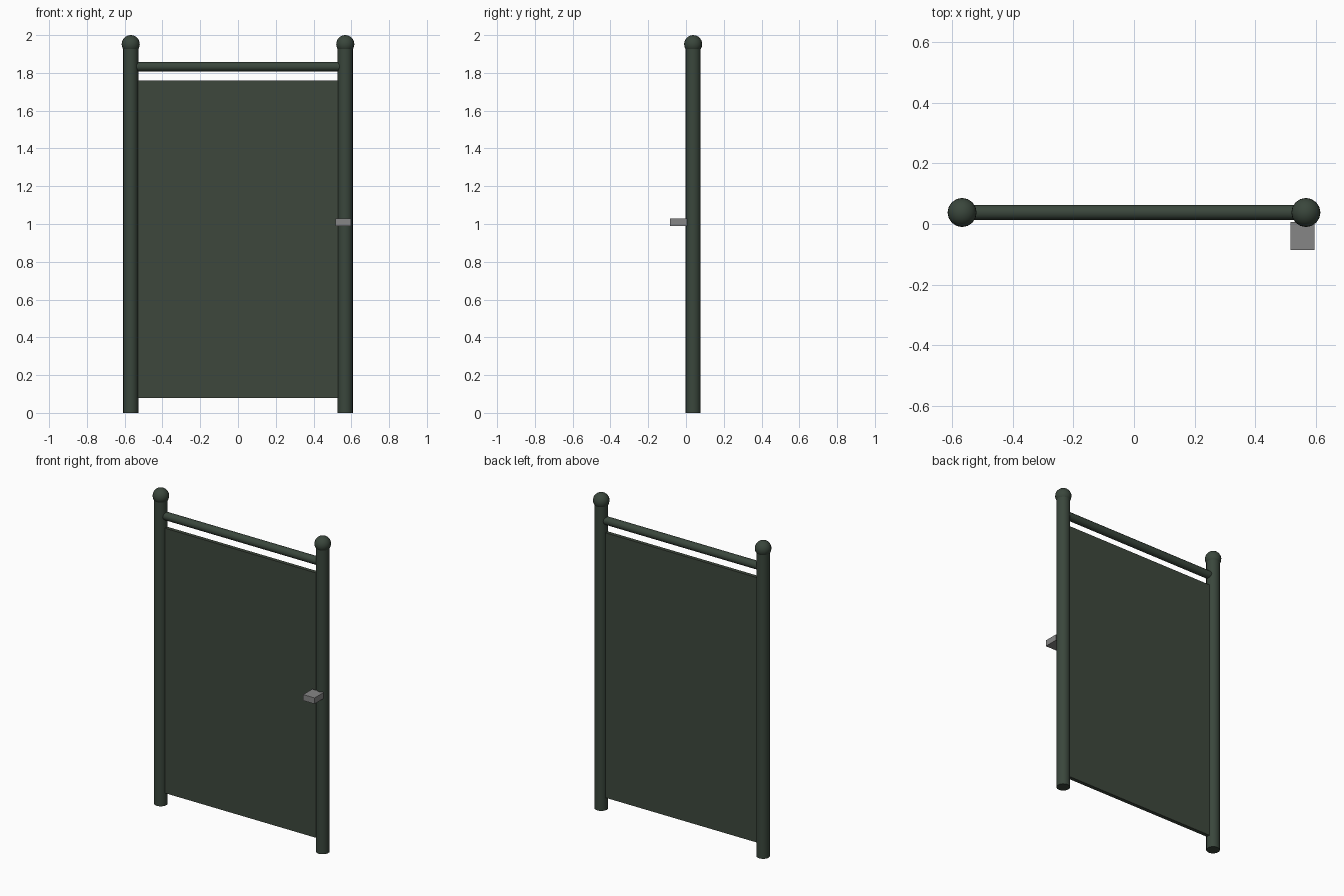
import bpy
import math

if "Cube" in bpy.data.objects:
    bpy.data.objects.remove(bpy.data.objects["Cube"])


def material(name, rgb):
    m = bpy.data.materials.new(name)
    m.diffuse_color = (*rgb, 1.0)
    m.use_nodes = True
    m.node_tree.nodes["Principled BSDF"].inputs["Base Color"].default_value = m.diffuse_color
    return m


GREEN = material("dark green", (0.042, 0.062, 0.045))
PANEL = material("panel green", (0.048, 0.064, 0.046))
GREY = material("grey metal", (0.24, 0.24, 0.24))
Y = 0.038  # depth of the gate's centre plane


def finish(name, mat, smooth=False):
    ob = bpy.context.object
    ob.name = name
    ob.data.materials.append(mat)
    if smooth:
        bpy.ops.object.shade_smooth_by_angle(angle=math.radians(40))
    return ob


def box(name, mat, lo, hi):
    bpy.ops.mesh.primitive_cube_add(size=1, location=[(a + b) / 2 for a, b in zip(lo, hi)])
    ob = bpy.context.object
    ob.scale = [b - a for a, b in zip(lo, hi)]
    bpy.ops.object.transform_apply(location=False, rotation=False, scale=True)
    return finish(name, mat)


# Posts with ball finials
for side, label in ((-1, "left"), (1, "right")):
    x = side * 0.568
    bpy.ops.mesh.primitive_cylinder_add(vertices=16, radius=0.04, depth=1.93, location=(x, Y, 0.965))
    finish(label + "_post", GREEN, True)
    bpy.ops.mesh.primitive_uv_sphere_add(segments=16, ring_count=12, radius=0.048, location=(x, Y, 1.952))
    finish(label + "_post_ball", GREEN, True)

# Top rail between the posts
bpy.ops.mesh.primitive_cylinder_add(vertices=12, radius=0.025, depth=1.12,
                                    location=(0, Y, 1.833), rotation=(0, math.pi / 2, 0))
finish("top_rail", GREEN, True)

# Solid panel
box("gate_panel", PANEL, (-0.54, Y - 0.012, 0.08), (0.54, Y + 0.012, 1.76))

# Latch on the front of the right post
box("latch", GREY, (0.517, -0.086, 0.99), (0.597, 0.006, 1.028))
